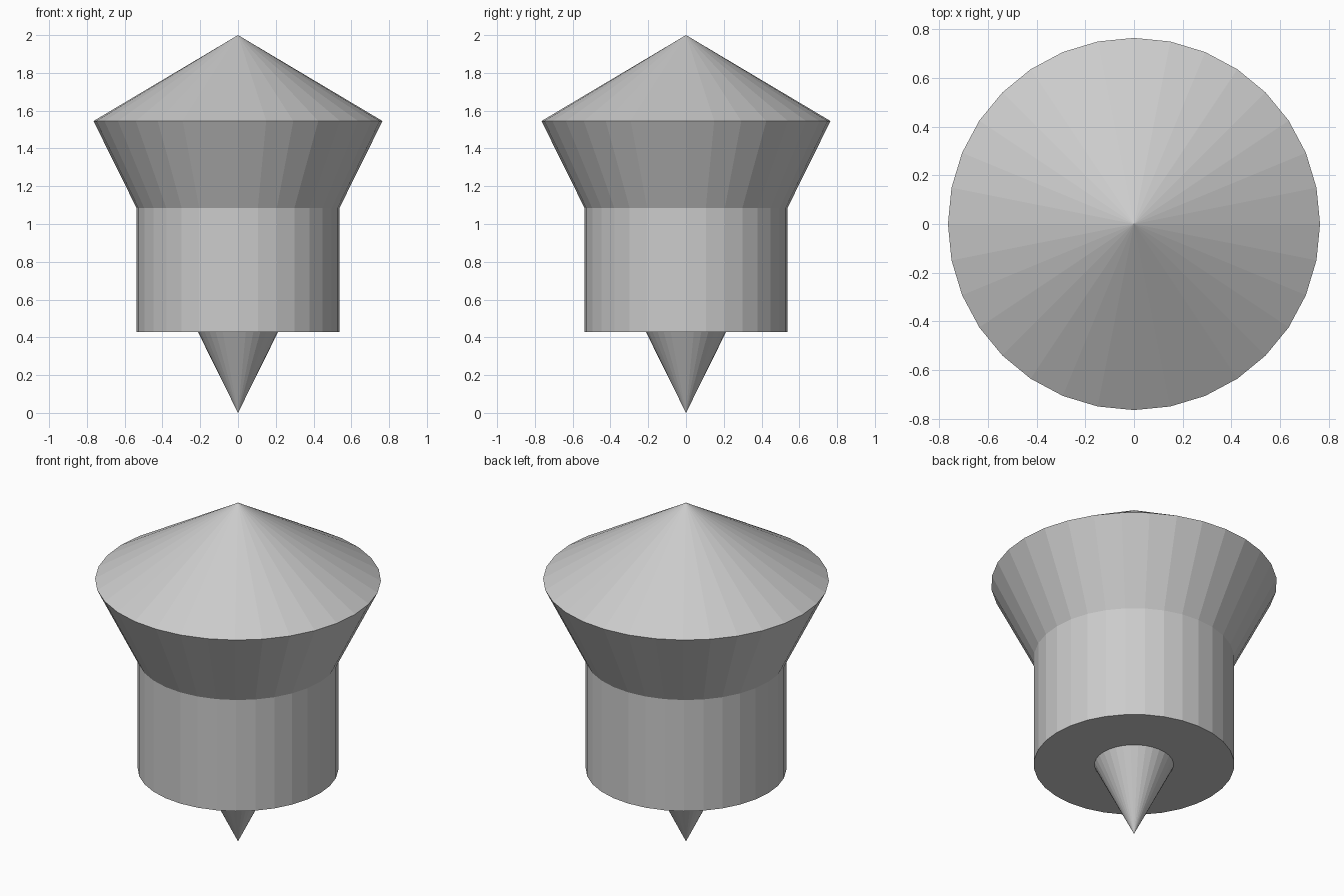
import bpy

if "Cube" in bpy.data.objects:
    bpy.data.objects.remove(bpy.data.objects["Cube"])

SIDES = 32
RIM_Z, RIM_R = 1.545, 0.765
COLLAR_R, COLLAR_BOTTOM, COLLAR_TOP = 0.537, 0.428, 1.5


def cone(name, r_bottom, r_top, z0, z1, cap='NOTHING'):
    bpy.ops.mesh.primitive_cone_add(
        vertices=SIDES, radius1=r_bottom, radius2=r_top, depth=z1 - z0,
        end_fill_type=cap, location=(0, 0, (z0 + z1) / 2))
    obj = bpy.context.object
    obj.name = name
    return obj


# Long inverted cone: its tip shows below the collar, its rim above
point = cone("lower_cone", 0, RIM_R, 0, RIM_Z)

# Shallow cone cap sharing the rim
cap = cone("upper_cone", RIM_R, 0, RIM_Z, 2.0)

# Cylindrical collar threaded on the lower cone
collar = cone("collar", COLLAR_R, COLLAR_R, COLLAR_BOTTOM, COLLAR_TOP, 'NGON')
